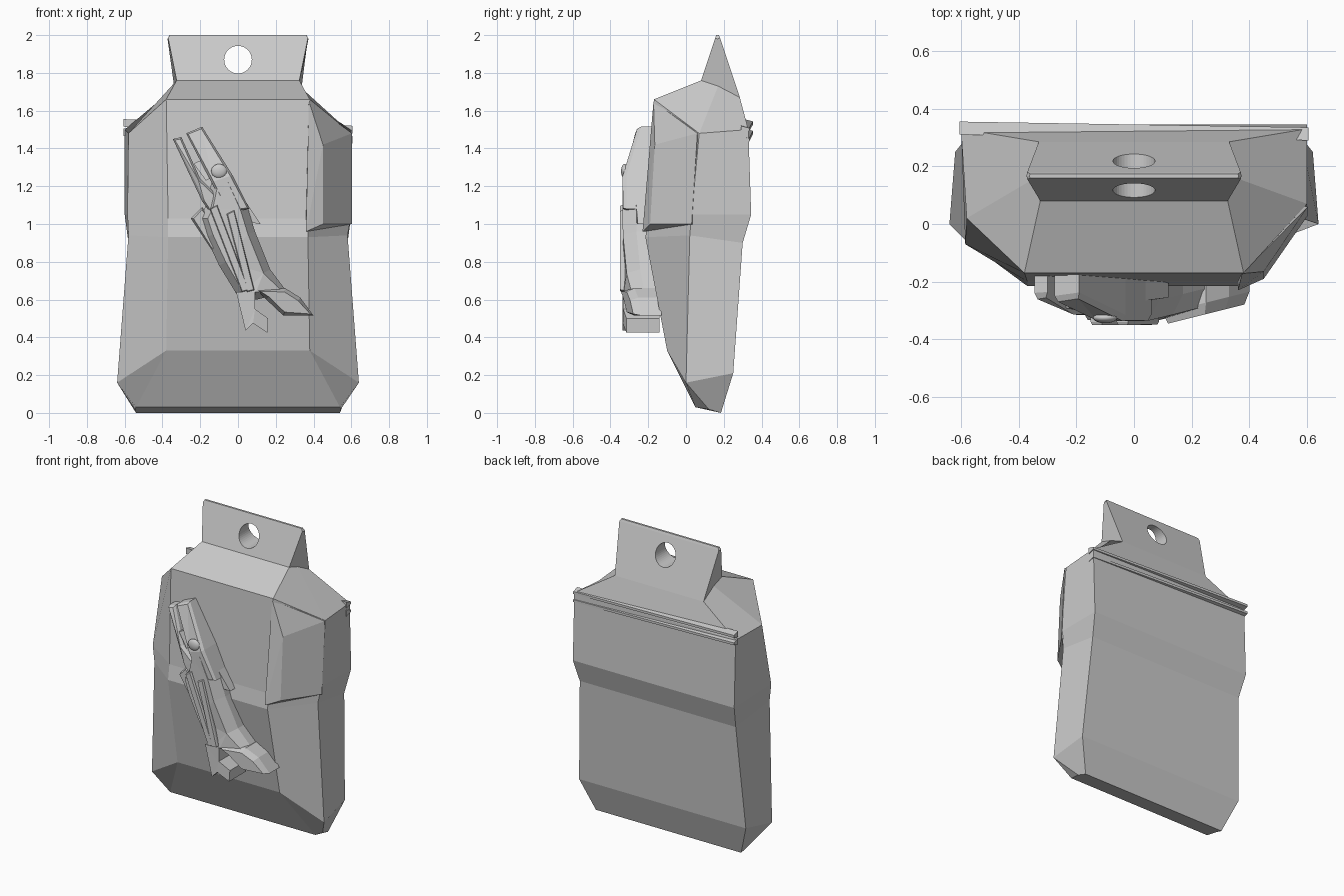
import bpy, bmesh

if "Cube" in bpy.data.objects:
    bpy.data.objects.remove(bpy.data.objects["Cube"])


def finish(bm, name):
    bmesh.ops.recalc_face_normals(bm, faces=bm.faces[:])
    me = bpy.data.meshes.new(name)
    bm.to_mesh(me)
    bm.free()
    ob = bpy.data.objects.new(name, me)
    bpy.context.collection.objects.link(ob)
    return ob


def hull(name, pts):
    bm = bmesh.new()
    for p in pts:
        bm.verts.new(p)
    bmesh.ops.convex_hull(bm, input=bm.verts[:])
    bmesh.ops.delete(bm, geom=[v for v in bm.verts if not v.link_faces], context='VERTS')
    return finish(bm, name)


def front_y(x, z):
    # emblem surface slopes back near its upper tip and its lower right end
    return -0.335 + max(0, z - 1.28) * 0.33 + max(0, x - .08) * 0.25


def relief(name, outline, back, lift=0.0, inset=0.012, depth=0.02):
    """Extruded outline lying on the front face, with a chamfered front rim."""
    bm = bmesh.new()
    f = [bm.verts.new((x, front_y(x, z) - lift + depth, z)) for x, z in outline]
    b = [bm.verts.new((x, back, z)) for x, z in outline]
    n = len(f)
    face = bm.faces.new(f)
    bm.faces.new(b[::-1])
    for i in range(n):
        bm.faces.new((f[i], b[i], b[(i + 1) % n], f[(i + 1) % n]))
    bmesh.ops.recalc_face_normals(bm, faces=bm.faces[:])
    if inset:
        bmesh.ops.inset_region(bm, faces=[face], thickness=inset)
    bmesh.ops.translate(bm, verts=face.verts[:], vec=(0, -depth, 0))
    bmesh.ops.triangulate(bm, faces=[q for q in bm.faces if len(q.verts) > 4])
    return finish(bm, name)


# pouch: half rings (front corner, side corner, back corner), mirrored and lofted
rings = [
    [(.54, .05, .03), (.545, .12, .02), (.54, .185, .0)],
    [(.38, -.10, .33), (.64, .0, .16), (.62, .25, .21)],
    [(.37, -.215, .93), (.58, .02, .94), (.58, .30, .90)],
    [(.37, -.20, 1.03), (.60, .03, 1.05), (.60, .345, 1.05)],
    [(.38, -.17, 1.66), (.60, .07, 1.48), (.60, .33, 1.50)],
    [(.325, .08, 1.76), (.325, .17, 1.73), (.33, .285, 1.67)],
    [(.37, .155, 1.985), (.373, .167, 1.98), (.37, .18, 1.985)],
    [(.36, .16, 2.0), (.363, .167, 2.0), (.36, .174, 2.0)],
]
# the left flank is fuller than the right one
left_side = {2: (-.58, -.06, .94), 3: (-.585, -.07, 1.05), 4: (-.58, .02, 1.48)}
bm = bmesh.new()
loops = []
for k, r in enumerate(rings):
    pts = r + [(-x, y, z) for x, y, z in reversed(r)]
    pts[4] = left_side.get(k, pts[4])
    loops.append([bm.verts.new(p) for p in pts])
for a, b in zip(loops, loops[1:]):
    for i in range(6):
        j = (i + 1) % 6
        bm.faces.new((a[i], a[j], b[j], b[i]))
bm.faces.new(loops[0])
bm.faces.new(loops[-1])
pouch = finish(bm, "pouch")

# hanging hole cut through the tab
bpy.ops.mesh.primitive_cylinder_add(vertices=40, radius=.073, depth=1,
                                    location=(0, .17, 1.87), rotation=(1.5708, 0, 0))
cutter = bpy.context.object
cutter.name = "hole_cutter"
cutter.hide_render = True
cutter.hide_viewport = True
mod = pouch.modifiers.new("hang_hole", 'BOOLEAN')
mod.object = cutter
mod.solver = 'EXACT'

# side bulge on the right of the chest, running up into the shoulder
hull("side_bulge", [
    (.375, -.172, 1.65), (.45, -.165, 1.42), (.603, .06, 1.48), (.36, .1, 1.6),
    (.36, -.23, .96), (.45, -.19, 1.0), (.603, .03, 1.0), (.36, .1, .97)])

# thin seal strips across the back
for k, (zl, zr) in enumerate([(1.535, 1.50), (1.485, 1.445)]):
    hull(f"seal_strip_{k + 1}", [
        (s * .605, y - s * .01, (zr if s > 0 else zl) + dz)
        for s in (-1, 1) for y, dz in ((.30, -.02), (.30, .02), (.345, -.008), (.345, .008))])

# tool relief: two jaws, body, handle ends
relief("upper_jaw", [(-.275, 1.48), (-.19, 1.515), (-.03, 1.26), (.06, 1.08),
                     (-.06, 1.06), (-.14, 1.22)], -.17)
relief("lower_jaw", [(-.345, 1.45), (-.30, 1.46), (-.20, 1.24), (-.10, 1.14),
                     (-.13, 1.04), (-.19, 1.12)], -.17, -.02)
relief("jaw_spacer", [(-.235, 1.32), (-.19, 1.34), (-.13, 1.25), (-.17, 1.23)],
       -.17, -.03, 0, 0)
relief("tool_body", [(-.14, 1.22), (-.04, 1.26), (.05, 1.09), (.09, .96), (.17, .76),
                     (.26, .64), (.10, .60), (.01, .60), (-.10, .78), (-.17, .93),
                     (-.20, 1.03), (-.17, 1.10)], -.13, 0, .04, .07)
relief("body_fin_left", [(-.25, 1.03), (-.19, 1.09), (-.10, .98), (-.13, .85)],
       -.19, -.05, .015, .03)
relief("body_fin_right", [(.04, 1.12), (.12, 1.0), (.05, 1.01)], -.19, -.07, 0, 0)
for k, dx in enumerate((0, .09)):
    relief(f"grip_rib_{k + 1}", [(-.15 + dx, 1.08 - dx * .3), (-.11 + dx, 1.10 - dx * .3),
                                 (.06 + dx * .3, .65), (.02 + dx * .3, .64)],
           -.28, .015, .006, .01)
relief("handle_end_left", [(-.01, .64), (.09, .64), (.09, .55), (.16, .50), (.155, .425),
                           (.08, .475), (.04, .435)], -.14, 0, 0, 0)
relief("handle_end_right", [(.10, .65), (.25, .66), (.33, .61), (.40, .515), (.24, .515),
                            (.15, .60)], -.13, .02, .02, .04)

# pivot rivet
bpy.ops.mesh.primitive_uv_sphere_add(segments=20, ring_count=10, radius=.042,
                                     location=(-.10, -.325, 1.28))
rivet = bpy.context.object
rivet.name = "pivot_rivet"
rivet.scale = (1, .45, .9)
bpy.ops.object.shade_smooth_by_angle()
